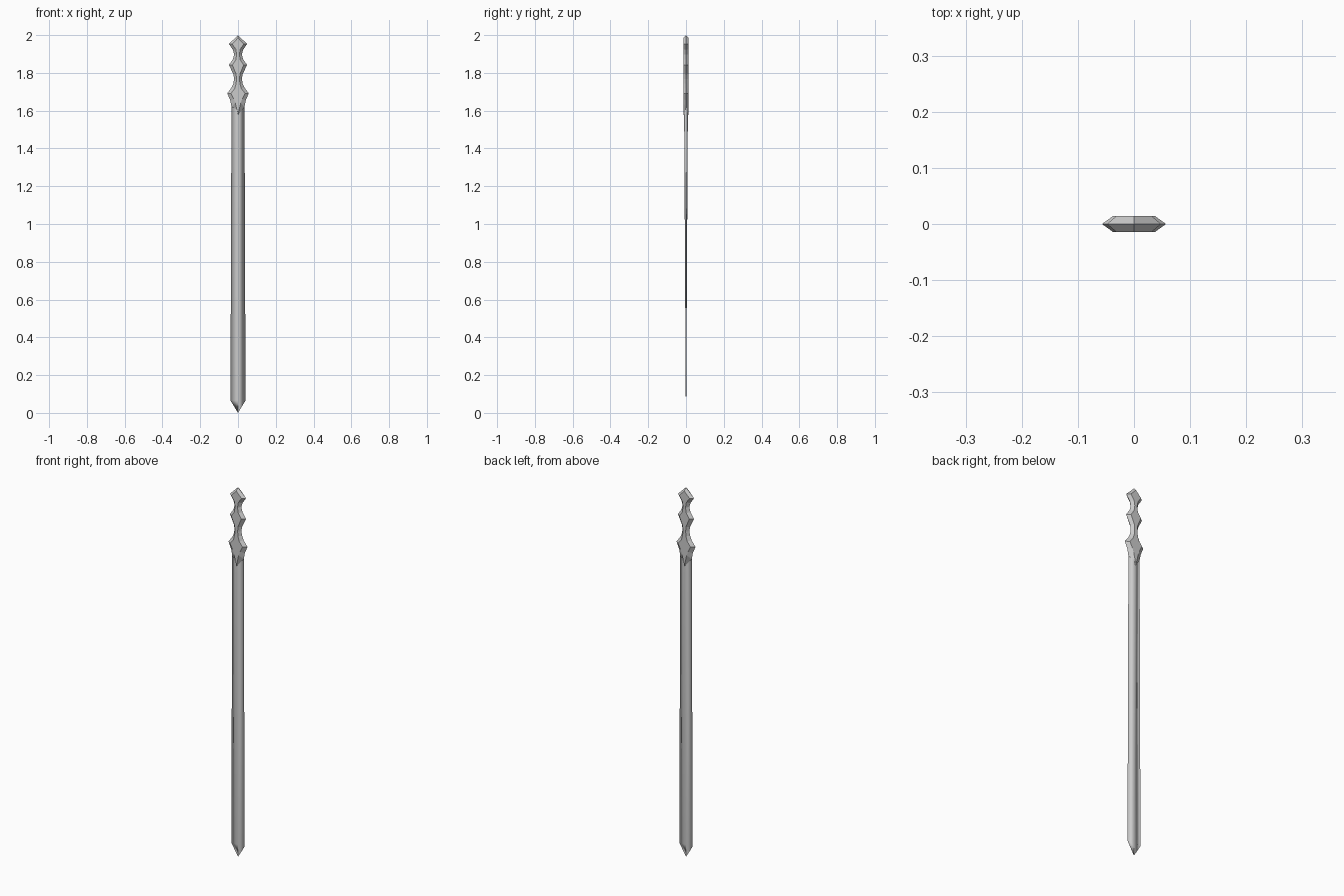
import bpy, bmesh

if "Cube" in bpy.data.objects:
    bpy.data.objects.remove(bpy.data.objects["Cube"])


def build(name, rows, smooth=False):
    """Rows: outer half-width, outer z, inner half-width, inner z, half-depth.
    Sharp rim lies on y=0; bevels rise to the front and back faces."""
    bm = bmesh.new()
    rings = []
    for ox, oz, ix, iz, d in rows:
        pts = [(-ox, 0, oz), (-ix, -d, iz), (ix, -d, iz),
               (ox, 0, oz), (ix, d, iz), (-ix, d, iz)]
        rings.append([bm.verts.new(p) for p in pts])
    for a, b in zip(rings, rings[1:]):
        for i in range(6):
            j = (i + 1) % 6
            bm.faces.new((a[i], a[j], b[j], b[i]))
    bm.faces.new(rings[0][::-1])
    bm.faces.new(rings[-1])
    bmesh.ops.remove_doubles(bm, verts=bm.verts[:], dist=0.00005)
    bmesh.ops.dissolve_degenerate(bm, edges=bm.edges[:], dist=0.00005)
    bmesh.ops.triangulate(bm, faces=[f for f in bm.faces if len(f.verts) > 4])
    bmesh.ops.recalc_face_normals(bm, faces=bm.faces[:])
    me = bpy.data.meshes.new(name)
    bm.to_mesh(me)
    bm.free()
    ob = bpy.data.objects.new(name, me)
    bpy.context.collection.objects.link(ob)
    for p in me.polygons:
        p.use_smooth = smooth
    return ob


# Long blade: diamond section, thinning toward the point
build("blade", [
    (0.0, 0.0, 0.0, 0.0, 0.0005),
    (0.040, 0.066, 0.0, 0.066, 0.0012),
    (0.0345, 1.62, 0.0, 1.62, 0.0100),
    (0.0200, 1.66, 0.0, 1.66, 0.0100),
], True)

# Handle: guard, two diamond swellings and waists, bevelled all round
D = 0.0145
build("handle", [
    (0.0, 1.570, 0.0, 1.580, D),
    (0.0345, 1.620, 0.014, 1.640, D),
    (0.041, 1.655, 0.022, 1.662, D),
    (0.057, 1.692, 0.037, 1.692, D),
    (0.034, 1.722, 0.018, 1.716, D),
    (0.024, 1.745, 0.010, 1.742, D),
    (0.021, 1.768, 0.008, 1.768, D),
    (0.024, 1.792, 0.010, 1.794, D),
    (0.048, 1.842, 0.030, 1.842, D),
    (0.027, 1.873, 0.012, 1.868, D),
    (0.020, 1.898, 0.007, 1.898, D),
    (0.027, 1.922, 0.012, 1.926, D),
    (0.048, 1.953, 0.031, 1.953, D),
    (0.0, 2.000, 0.0, 1.985, D),
])
